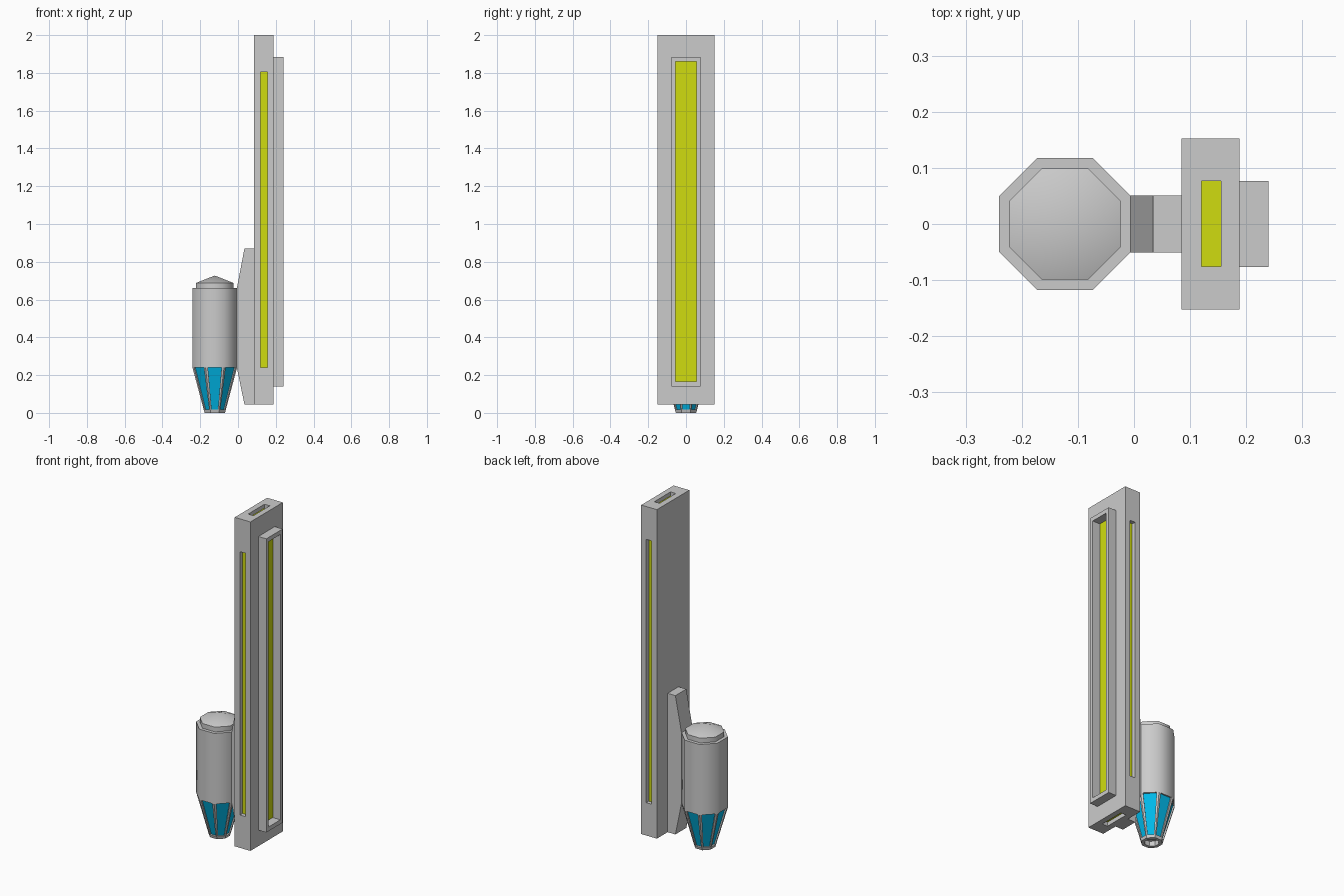
import bpy, bmesh, math
from mathutils import Vector

if "Cube" in bpy.data.objects:
    bpy.data.objects.remove(bpy.data.objects["Cube"])


def material(name, rgb):
    m = bpy.data.materials.new(name)
    m.diffuse_color = (*rgb, 1)
    m.use_nodes = True
    m.node_tree.nodes["Principled BSDF"].inputs["Base Color"].default_value = m.diffuse_color
    return m


YELLOW = material("yellow_glow", (0.63, 0.72, 0.005))
BLUE = material("blue_glow", (0.0, 0.5, 0.85))


def finish(name, bm, mats=()):
    bmesh.ops.recalc_face_normals(bm, faces=bm.faces)
    me = bpy.data.meshes.new(name)
    bm.to_mesh(me)
    bm.free()
    for m in mats:
        me.materials.append(m)
    ob = bpy.data.objects.new(name, me)
    bpy.context.collection.objects.link(ob)
    return ob


def box(name, x, y, z, mats=()):
    bm = bmesh.new()
    bmesh.ops.create_cube(bm, size=1)
    for v in bm.verts:
        v.co = [r[0] if c < 0 else r[1] for c, r in zip(v.co, (x, y, z))]
    return finish(name, bm, mats)


def activate(ob):
    bpy.ops.object.select_all(action='DESELECT')
    ob.select_set(True)
    bpy.context.view_layer.objects.active = ob


def cut(ob, x, y, z):
    cutter = box("cutter", x, y, z)
    mod = ob.modifiers.new("cut", 'BOOLEAN')
    mod.operation, mod.solver, mod.object = 'DIFFERENCE', 'EXACT', cutter
    activate(ob)
    bpy.ops.object.modifier_apply(modifier=mod.name)
    bpy.data.objects.remove(cutter)


# Tall panel with a glowing slot in each narrow side
panel = box("panel", (0.085, 0.188), (-0.152, 0.152), (0.045, 2.0))
DEPTH, THIN = 0.028, 0.004
SX, SZ, SY = (0.12, 0.155), (0.24, 1.805), (-0.076, 0.077)
for side, s in (("front", -1), ("back", 1)):
    floor = s * (0.152 - DEPTH)
    cut(panel, SX, sorted((floor, s * 0.2)), SZ)
    box(side + "_slot_light", SX, sorted((floor, floor + s * THIN)), SZ, [YELLOW])
for side, face, s in (("top", 2.0, 1), ("bottom", 0.045, -1)):
    floor = face - s * DEPTH
    cut(panel, SX, SY, sorted((floor, face + s * 0.05)))
    box(side + "_slot_light", SX, SY, sorted((floor, floor + s * THIN)), [YELLOW])

# Raised frame around the large light strip
frame = box("light_frame", (0.188, 0.24), (-0.077, 0.077), (0.14, 1.885))
cut(frame, (0.1, 0.3), (-0.055, 0.055), (0.165, 1.86))
box("main_light", (0.18, 0.19), (-0.055, 0.055), (0.165, 1.86), [YELLOW])

# Bracket joining the panel to the canister
bm = bmesh.new()
profile = [(0.085, 0.87), (0.034, 0.87), (-0.006, 0.66),
           (-0.006, 0.24), (0.034, 0.045), (0.085, 0.045)]
f = bm.faces.new([bm.verts.new((x, -0.051, z)) for x, z in profile])
ext = bmesh.ops.extrude_face_region(bm, geom=[f])["geom"]
bmesh.ops.translate(bm, vec=(0, 0.102, 0),
                    verts=[v for v in ext if isinstance(v, bmesh.types.BMVert)])
finish("bracket", bm)

# Octagonal canister with a stepped, shallow pointed cap
CX = -0.123


def ring(apothem, z):
    r = apothem / math.cos(math.pi / 8)
    return [Vector((CX + r * math.cos(a), r * math.sin(a), z))
            for a in ((i + 0.5) * math.pi / 4 for i in range(8))]


def bridge(bm, a, b):
    for i in range(8):
        j = (i + 1) % 8
        bm.faces.new((a[i], a[j], b[j], b[i]))


bm = bmesh.new()
rings = [[bm.verts.new(p) for p in ring(*s)]
         for s in ((0.118, 0.24), (0.118, 0.66), (0.099, 0.66), (0.099, 0.688))]
for a, b in zip(rings, rings[1:]):
    bridge(bm, a, b)
bm.faces.new(rings[0])
tip = bm.verts.new((CX, 0, 0.727))
for i in range(8):
    bm.faces.new((rings[-1][i], rings[-1][(i + 1) % 8], tip))
canister = finish("canister", bm)
activate(canister)
bpy.ops.object.shade_smooth_by_angle(angle=math.radians(50))
# keep the cap rim crisp
sharp = canister.data.attributes.get("sharp_edge") or \
    canister.data.attributes.new("sharp_edge", 'BOOLEAN', 'EDGE')
for e in canister.data.edges:
    if all(abs(canister.data.vertices[v].co.z - 0.688) < 1e-4 for v in e.vertices):
        sharp.data[e.index].value = True

# Tapered nozzle: ribs around recessed blue panes, open at the bottom
bm = bmesh.new()
low, high = ring(0.054, 0.0), ring(0.118, 0.24)
panes = []
for i in range(8):
    j = (i + 1) % 8
    a, b, c, d = low[i], low[j], high[j], high[i]
    n = (b - a).cross(d - a).normalized()
    t = 0.07
    la, lb = a.lerp(d, t), b.lerp(c, t)
    inner = [la.lerp(lb, 0.15), la.lerp(lb, 0.85), d.lerp(c, 0.87), d.lerp(c, 0.13)]
    A, B, C, D = (bm.verts.new(p) for p in (a, b, c, d))
    P = [bm.verts.new(p) for p in inner]
    Q = [bm.verts.new(p - n * 0.008) for p in inner]
    for quad in ((A, B, P[1], P[0]), (B, C, P[2], P[1]), (D, A, P[0], P[3]),
                 (P[0], P[1], Q[1], Q[0]), (P[1], P[2], Q[2], Q[1]),
                 (P[3], P[0], Q[0], Q[3])):
        bm.faces.new(quad)
    pane = bm.faces.new(Q)
    pane.material_index = 1
rim, lip, deep = ([bm.verts.new(p) for p in ring(*s)]
                  for s in ((0.054, 0.0), (0.036, 0.0), (0.036, 0.03)))
bridge(bm, rim, lip)
bridge(bm, lip, deep)
bm.faces.new(deep)
bmesh.ops.remove_doubles(bm, verts=bm.verts, dist=1e-5)
finish("nozzle", bm, [material("grey", (0.6, 0.6, 0.6)), BLUE])
